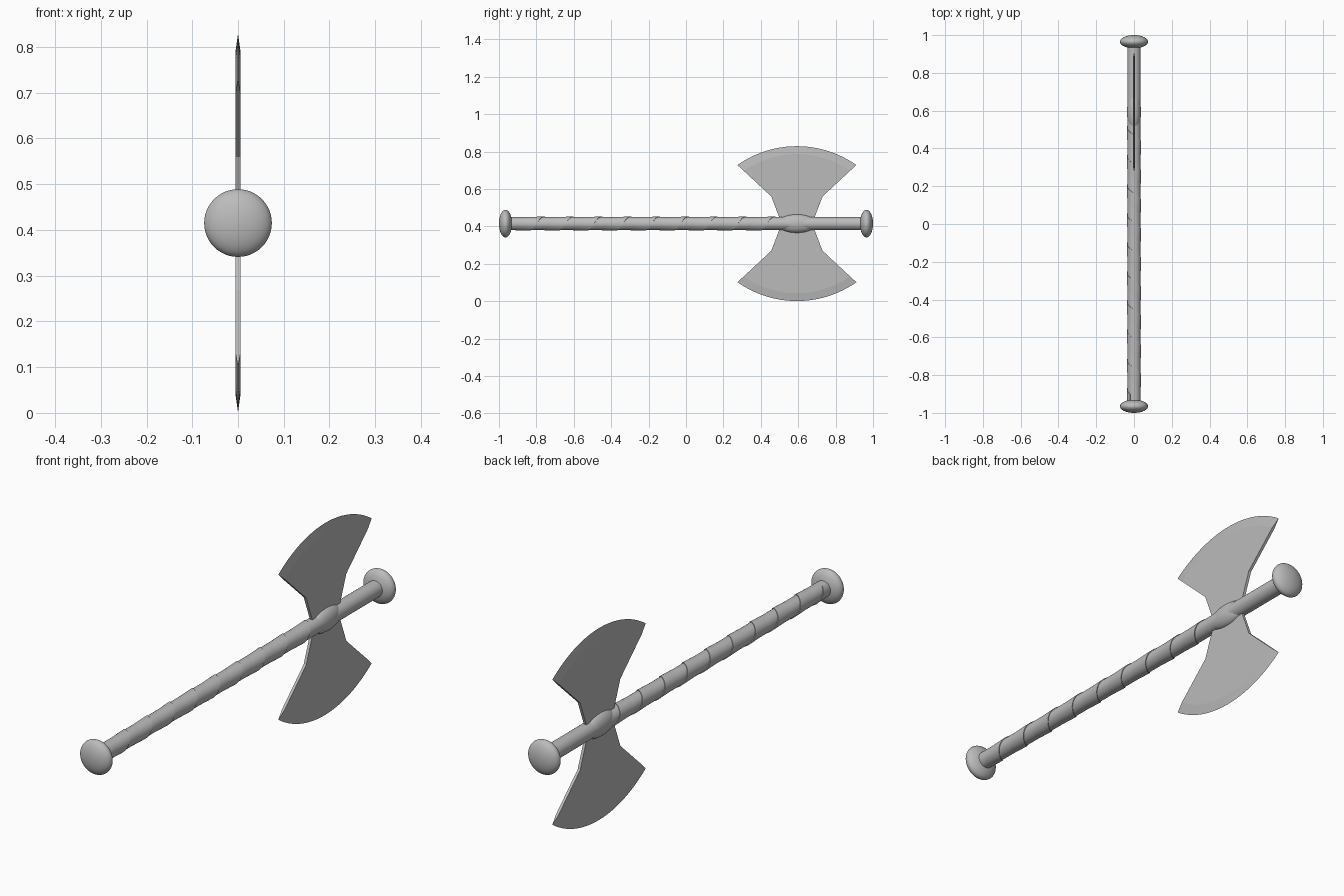
import bpy, bmesh, math
from mathutils import Matrix

if "Cube" in bpy.data.objects:
    bpy.data.objects.remove(bpy.data.objects["Cube"])

AXIS_Z = 0.415      # height of the shaft axis
BLADE_Y = 0.593     # blade centre along the shaft

metal = bpy.data.materials.new("grey")
metal.diffuse_color = (0.5, 0.5, 0.5, 1)
metal.use_nodes = True
metal.node_tree.nodes["Principled BSDF"].inputs["Base Color"].default_value = metal.diffuse_color


def finish(name, bm, angle=None):
    bmesh.ops.recalc_face_normals(bm, faces=bm.faces)
    mesh = bpy.data.meshes.new(name)
    bm.to_mesh(mesh)
    bm.free()
    mesh.materials.append(metal)
    obj = bpy.data.objects.new(name, mesh)
    bpy.context.collection.objects.link(obj)
    if angle:
        bpy.ops.object.select_all(action='DESELECT')
        obj.select_set(True)
        bpy.context.view_layer.objects.active = obj
        bpy.ops.object.shade_smooth_by_angle(angle=math.radians(angle))
    return obj


def ellipsoid(name, y, radii):
    bm = bmesh.new()
    turn = Matrix.Rotation(math.pi / 2, 4, 'X')
    m = Matrix.Translation((0, y, AXIS_Z)) @ Matrix.Diagonal((*radii, 1)) @ turn
    bmesh.ops.create_uvsphere(bm, u_segments=48, v_segments=24, radius=1, matrix=m)
    return finish(name, bm, 60)


# shaft
bm = bmesh.new()
bmesh.ops.create_cone(bm, cap_ends=True, segments=48, radius1=0.035, radius2=0.035, depth=1.93,
                      matrix=Matrix.Translation((0, 0, AXIS_Z)) @ Matrix.Rotation(math.pi / 2, 4, 'X'))
finish("shaft", bm, 40)

# flattened end knobs and the collar at the blades
ellipsoid("front_knob", -0.965, (0.074, 0.035, 0.074))
ellipsoid("back_knob", 0.965, (0.074, 0.035, 0.074))
ellipsoid("collar", BLADE_Y, (0.037, 0.105, 0.05))

# spiral grip wrap: a thin ribbon with a small lip, wound around the shaft
bm = bmesh.new()
PITCH, STEPS = 0.154, 40
first, last = -0.9, 0.53
count = int((last - first) / PITCH * STEPS)
section = [(0, 0.034), (0, 0.038), (-0.1, 0.0345)]
rows = []
for i in range(count + 1):
    y = first + PITCH * i / STEPS
    a = math.pi + 2 * math.pi * (y - 0.51) / PITCH
    rows.append([bm.verts.new((r * math.cos(a), max(y + dy, -0.97), AXIS_Z + r * math.sin(a)))
                 for dy, r in section])
for p, q in zip(rows, rows[1:]):
    for k in range(3):
        n = (k + 1) % 3
        bm.faces.new((p[k], p[n], q[n], q[k]))
bm.faces.new(rows[0])
bm.faces.new(rows[-1])
finish("grip_wrap", bm, 35)


def arc(half, peak, sag, n=24):
    """Points of a circular arc from -half to +half, with its crown at peak."""
    r = (half * half + sag * sag) / (2 * sag)
    end = math.asin(half / r)
    return [(r * math.sin(t), peak - r + r * math.cos(t))
            for t in (end * (2 * i / n - 1) for i in range(n + 1))]


def blade(name, side):
    bm = bmesh.new()
    T = 0.006
    vert = lambda x, p: bm.verts.new((x, BLADE_Y + p[0], AXIS_Z + side * p[1]))
    neck = [(0.137, 0.145), (0.095, 0.035), (0.085, 0.0)]
    outline = arc(0.284, 0.372, 0.09) + neck + [(-y, z) for y, z in reversed(neck)]
    plates = [[vert(x, p) for p in outline] for x in (-T, T)]
    edge = [vert(0, p) for p in arc(0.318, 0.414, 0.101)]
    n = len(edge)
    for plate in plates:
        bm.faces.new(plate)
        # bevel running out to the cutting edge
        for i in range(n - 1):
            bm.faces.new((plate[i], plate[i + 1], edge[i + 1], edge[i]))
    a, b = plates
    # side walls and pointed corners
    for i in range(n - 1, len(a)):
        j = (i + 1) % len(a)
        bm.faces.new((a[i], a[j], b[j], b[i]))
    for i in (0, n - 1):
        bm.faces.new((a[i], b[i], edge[i]))
    return finish(name, bm)


blade("upper_blade", 1)
blade("lower_blade", -1)
